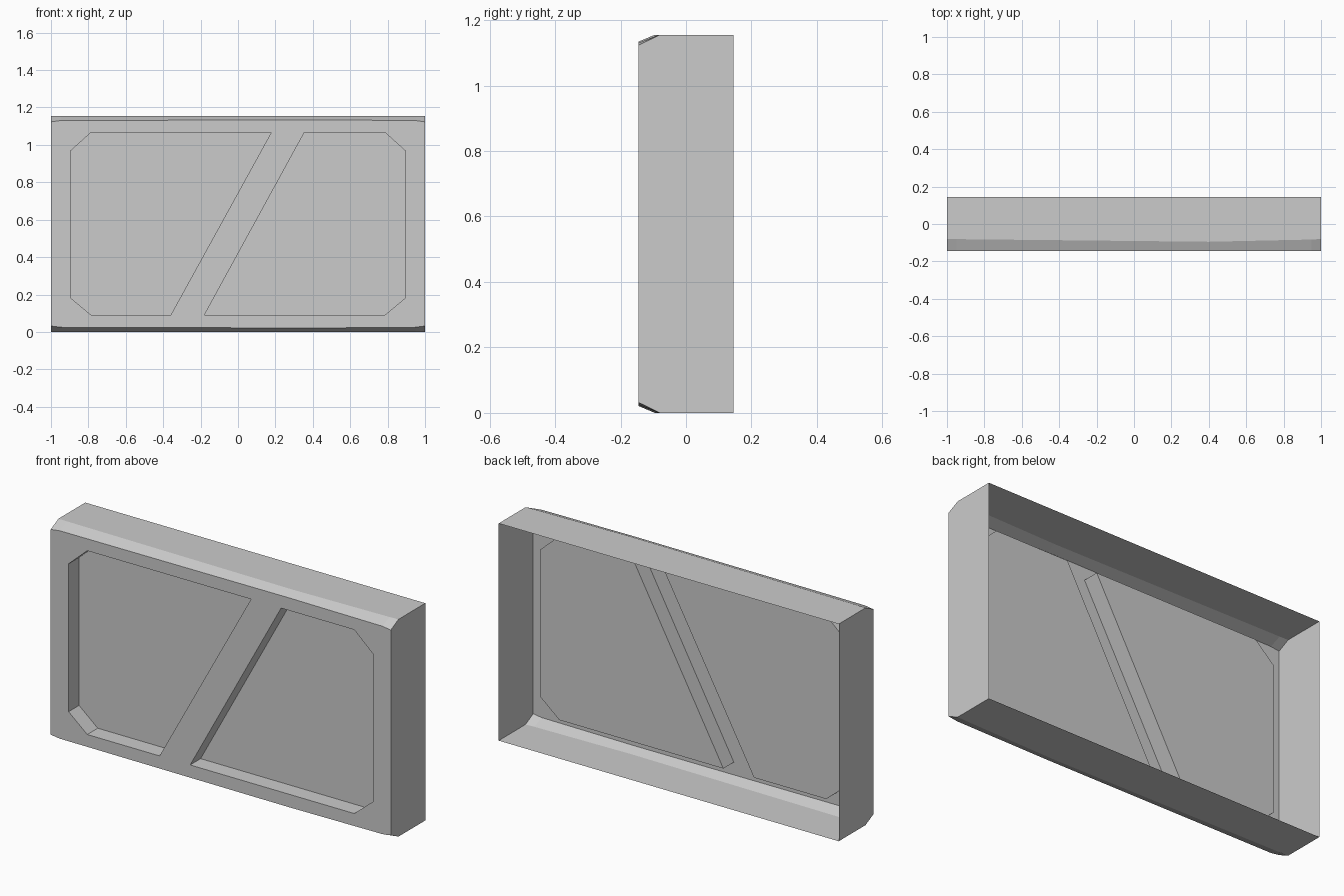
import bpy
import bmesh
from mathutils import Vector

if "Cube" in bpy.data.objects:
    bpy.data.objects.remove(bpy.data.objects["Cube"], do_unlink=True)

HEIGHT = 1.155
FRONT, BACK, FLOOR = -0.145, 0.145, -0.057

grey = bpy.data.materials.new("plain grey")
grey.use_nodes = True
colour = (0.6, 0.6, 0.6, 1)
grey.diffuse_color = colour
grey.node_tree.nodes["Principled BSDF"].inputs["Base Color"].default_value = colour

# Worn edge stations: x, drop from the rim, y where the chamfer ends
stations = [(-1, 0.032, -0.08), (-0.95, 0.025, -0.081), (0.4, 0.021, -0.095),
            (0.95, 0.025, -0.083), (1, 0.032, -0.08)]

# Recess outlines on the front
left_x, right_x = -0.895, 0.895
low, high, low_cut, high_cut = 0.09, 1.067, 0.182, 0.968
recesses = [
    [(left_x, low_cut), (-0.785, low), (-0.36, low), (0.178, high),
     (-0.785, high), (left_x, high_cut)],
    [(-0.18, low), (0.785, low), (right_x, low_cut), (right_x, high_cut),
     (0.785, high), (0.355, high)],
]


def finish(bm, name):
    bmesh.ops.remove_doubles(bm, verts=bm.verts, dist=0.0001)
    mesh = bpy.data.meshes.new(name)
    bm.to_mesh(mesh)
    bm.free()
    mesh.materials.append(grey)
    obj = bpy.data.objects.new(name, mesh)
    bpy.context.collection.objects.link(obj)


def face(bm, points):
    return bm.faces.new([bm.verts.new(p) for p in points])


def orient(f, direction):
    f.normal_update()
    if f.normal.dot(Vector(direction)) < 0:
        f.normal_flip()


# Open-backed casing: top and bottom walls with chamfers, and two end walls
bm = bmesh.new()
for sign in (-1, 1):
    rim = HEIGHT if sign > 0 else 0
    for (xa, da, ya), (xb, db, yb) in zip(stations, stations[1:]):
        orient(face(bm, [(xa, FRONT, rim - sign * da), (xb, FRONT, rim - sign * db),
                         (xb, yb, rim), (xa, ya, rim)]), (0, -1, sign))
        orient(face(bm, [(xa, ya, rim), (xb, yb, rim),
                         (xb, BACK, rim), (xa, BACK, rim)]), (0, 0, sign))
    x, drop, y = stations[0 if sign < 0 else -1]
    orient(face(bm, [(x, FRONT, drop), (x, y, 0), (x, BACK, 0), (x, BACK, HEIGHT),
                     (x, y, HEIGHT), (x, FRONT, HEIGHT - drop)]), (sign, 0, 0))
finish(bm, "casing")

# Front frame: outer outline filled around the two recess openings
bm = bmesh.new()
outer = [(x, d) for x, d, _ in stations] + [(x, HEIGHT - d) for x, d, _ in reversed(stations)]
for loop in [outer] + recesses:
    verts = [bm.verts.new((x, FRONT, z)) for x, z in loop]
    for a, b in zip(verts, verts[1:] + verts[:1]):
        bm.edges.new((a, b))
bmesh.ops.triangle_fill(bm, use_beauty=True, edges=bm.edges[:], normal=(0, -1, 0))
for f in bm.faces:
    orient(f, (0, -1, 0))
bmesh.ops.dissolve_limit(bm, angle_limit=0.01, verts=bm.verts[:], edges=bm.edges[:])
finish(bm, "front_frame")

# Sunken panels with their surrounding walls
for name, loop in zip(("right_recess", "left_recess"), recesses):
    bm = bmesh.new()
    orient(face(bm, [(x, FLOOR, z) for x, z in loop]), (0, -1, 0))
    centre = sum((Vector((x, 0, z)) for x, z in loop), Vector()) / len(loop)
    for (xa, za), (xb, zb) in zip(loop, loop[1:] + loop[:1]):
        middle = Vector(((xa + xb) / 2, 0, (za + zb) / 2))
        orient(face(bm, [(xa, FRONT, za), (xb, FRONT, zb),
                         (xb, FLOOR, zb), (xa, FLOOR, za)]), centre - middle)
    finish(bm, name)
